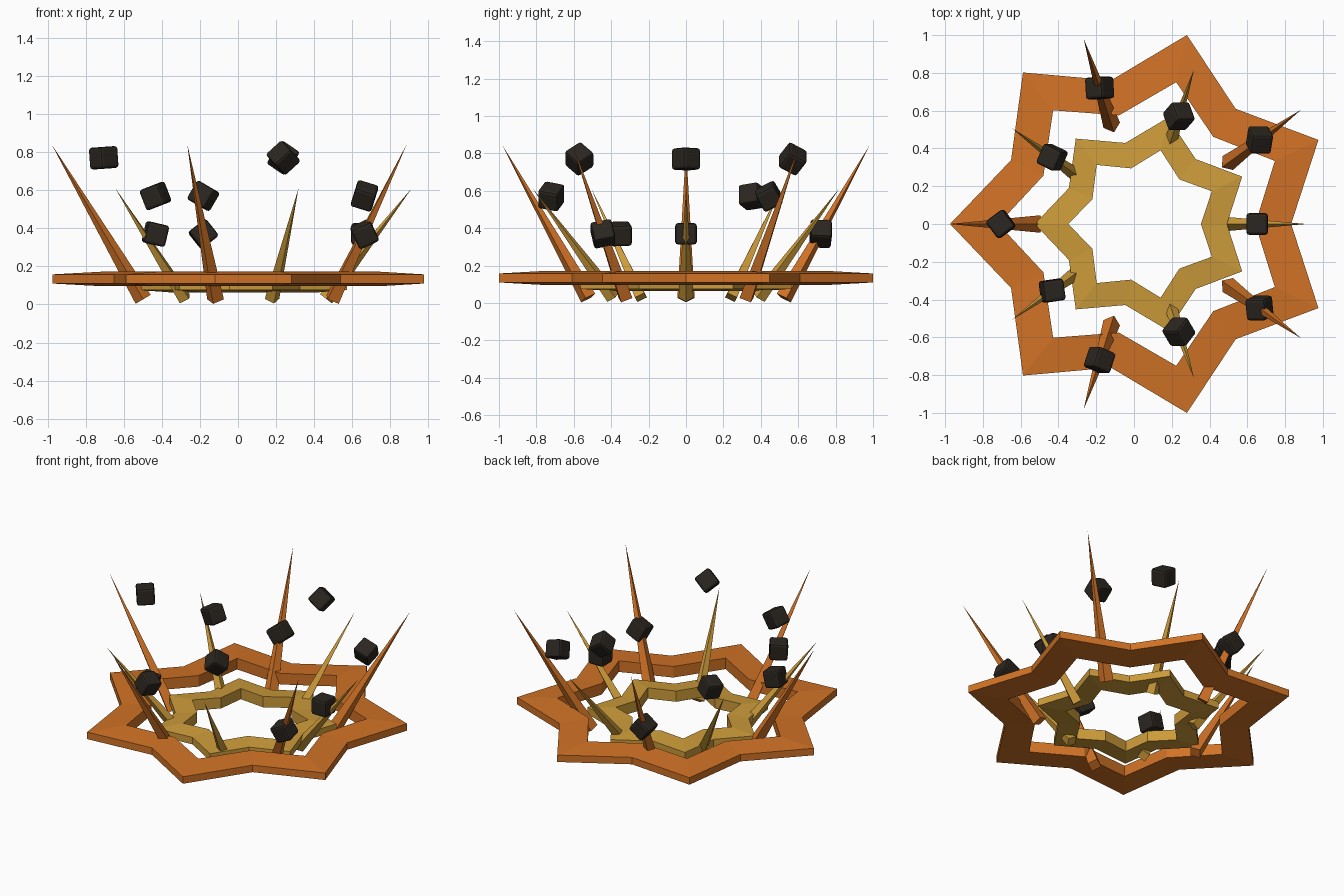
import bpy, bmesh, math
from mathutils import Vector, Euler

if "Cube" in bpy.data.objects:
    bpy.data.objects.remove(bpy.data.objects["Cube"], do_unlink=True)

CENTRE_X = 0.052


def material(name, rgb):
    m = bpy.data.materials.new(name)
    m.use_nodes = True
    m.diffuse_color = (*rgb, 1)
    m.node_tree.nodes["Principled BSDF"].inputs["Base Color"].default_value = (*rgb, 1)
    return m


orange = material("burnt orange", (0.64, 0.17, 0.019))
gold = material("gold", (0.61, 0.33, 0.042))
charcoal = material("charcoal", (0.024, 0.019, 0.014))


def finish(bm, name, mat):
    bmesh.ops.recalc_face_normals(bm, faces=bm.faces)
    mesh = bpy.data.meshes.new(name)
    bm.to_mesh(mesh)
    bm.free()
    mesh.materials.append(mat)
    ob = bpy.data.objects.new(name, mesh)
    bpy.context.collection.objects.link(ob)
    return ob


def polar(radius, angle, z):
    return Vector((CENTRE_X + radius * math.cos(angle), radius * math.sin(angle), z))


def star_ring(name, mat, outer, inner, z, half_outer, half_inner, points=7):
    """Seven-pointed ring; outer and inner hold (tip, valley) radii."""
    bm = bmesh.new()
    loops = []
    for i in range(points * 2):
        a = math.pi + i * math.pi / points
        k = i % 2
        section = [(outer[k], -half_outer), (outer[k], half_outer),
                   (inner[k], half_inner), (inner[k], -half_inner)]
        loops.append([bm.verts.new(polar(r, a, z + h)) for r, h in section])
    for i, a in enumerate(loops):
        b = loops[(i + 1) % len(loops)]
        for j in range(4):
            n = (j + 1) % 4
            bm.faces.new((a[j], a[n], b[n], b[j]))
    return finish(bm, name, mat)


def spike(name, mat, base, tip, angle, radius):
    """Four-sided spike whose base is square to its axis."""
    start, end = polar(base[0], angle, base[1]), polar(tip[0], angle, tip[1])
    axis = (end - start).normalized()
    side = Vector((-math.sin(angle), math.cos(angle), 0))
    up = axis.cross(side)
    bm = bmesh.new()
    ring = [bm.verts.new(start + v * radius) for v in (side, up, -side, -up)]
    top = bm.verts.new(end)
    bm.faces.new(ring)
    for i in range(4):
        bm.faces.new((ring[i], ring[(i + 1) % 4], top))
    return finish(bm, name, mat)


def chunk(name, mat, location, rotation, size):
    """Small bevelled cube."""
    bm = bmesh.new()
    bmesh.ops.create_cube(bm, size=size)
    bmesh.ops.bevel(bm, geom=bm.edges[:], offset=size * 0.13, segments=2,
                    profile=0.5, affect='EDGES')
    ob = finish(bm, name, mat)
    ob.location = location
    ob.rotation_euler = Euler(rotation)
    return ob


# Two nested star rings
star_ring("outer_star_ring", orange, (1.026, 0.78), (0.77, 0.59), 0.134, 0.024, 0.038)
star_ring("inner_star_ring", gold, (0.578, 0.44), (0.40, 0.302), 0.10, 0.024, 0.037)

# Alternating leaning spikes, with a floating cube beside each
for i in range(10):
    a = i * math.pi / 5
    if i % 2:
        spike(f"outer_spike_{i}", orange, (0.55, 0.027), (1.03, 0.84), a, 0.046)
        r = 0.757
    else:
        spike(f"inner_spike_{i}", gold, (0.41, 0.03), (0.86, 0.61), a, 0.04)
        r = 0.6
    chunk(f"floating_cube_{i}", charcoal, polar(r, a, 0.37 + 0.2 * (i % 3)),
          (i * 0.5, i * 0.3, 0), 0.115)
